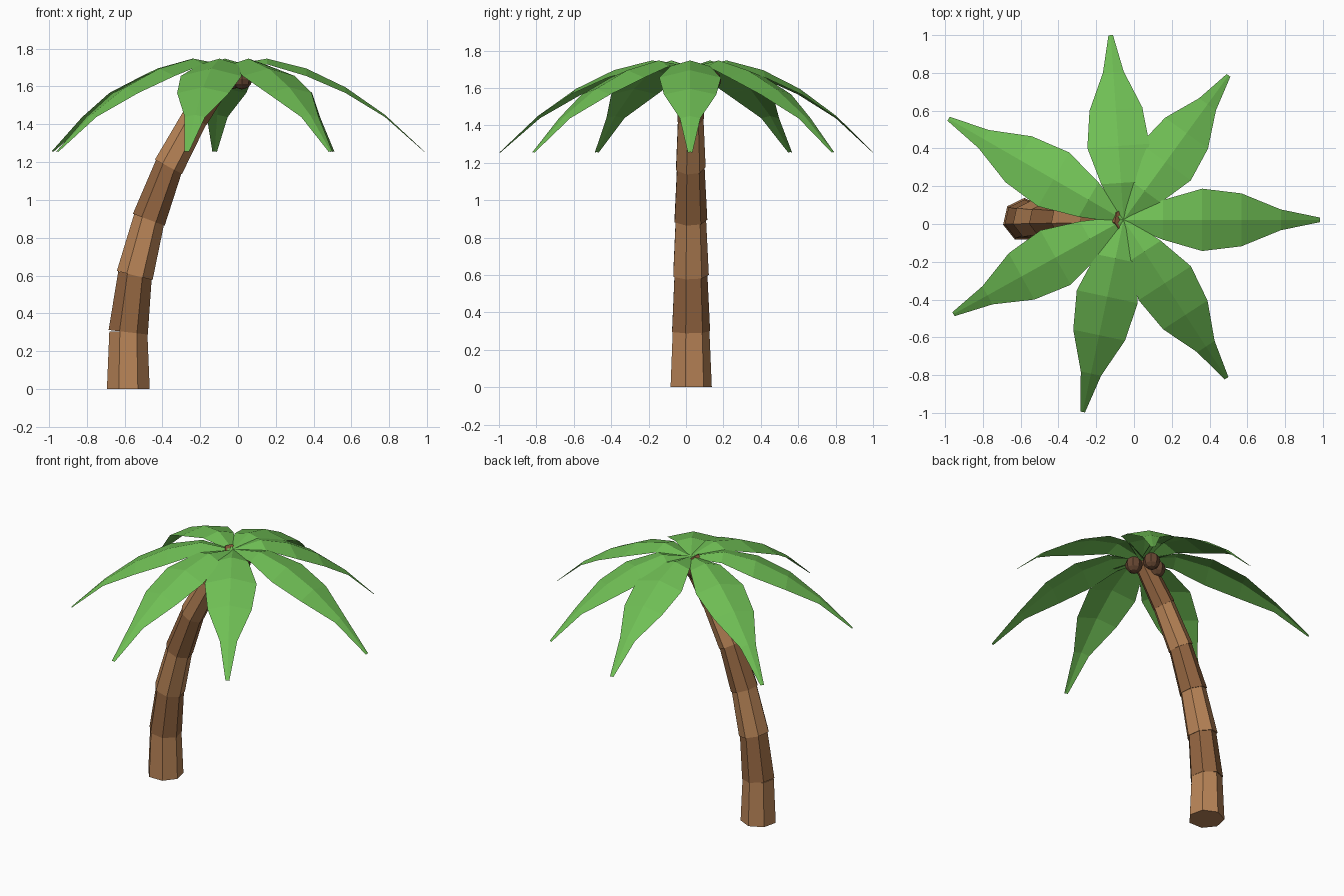
import bpy, bmesh, math
from mathutils import Matrix, Vector

cube = bpy.data.objects.get("Cube")
if cube:
    bpy.data.objects.remove(cube, do_unlink=True)


def material(name, rgb):
    mat = bpy.data.materials.new(name)
    mat.use_nodes = True
    color = (*rgb, 1.0)
    mat.diffuse_color = color
    mat.node_tree.nodes["Principled BSDF"].inputs["Base Color"].default_value = color
    return mat


def make_object(name, bm, mat):
    mesh = bpy.data.meshes.new(name)
    bm.to_mesh(mesh)
    bm.free()
    mesh.materials.append(mat)
    obj = bpy.data.objects.new(name, mesh)
    bpy.context.collection.objects.link(obj)
    return obj


LEAF = material("leaf green", (0.16, 0.52, 0.09))
LIGHT_BARK = material("light bark", (0.48, 0.23, 0.095))
DARK_BARK = material("dark bark", (0.29, 0.13, 0.052))
NUT = material("coconut brown", (0.14, 0.065, 0.033))

CENTER_Y = 0.022
CROWN = Vector((-0.055, CENTER_Y, 0))

# Curved trunk: seven-sided tapered segments with alternating bark
path = [(-0.58, 0), (-0.58, 0.305), (-0.545, 0.605), (-0.47, 0.9),
        (-0.365, 1.18), (-0.225, 1.44), (-0.055, 1.69)]
radii = [(0.116, 0.103), (0.107, 0.092), (0.1, 0.085),
         (0.092, 0.077), (0.083, 0.071), (0.075, 0.062)]
for i, (low, high) in enumerate(radii):
    start = Vector((path[i][0], CENTER_Y, path[i][1]))
    end = Vector((path[i + 1][0], CENTER_Y, path[i + 1][1]))
    axis = end - start
    tilt = Matrix.Rotation(math.atan2(axis.x, axis.z), 4, 'Y')
    bm = bmesh.new()
    bmesh.ops.create_cone(bm, cap_ends=True, segments=7, radius1=low, radius2=high,
                          depth=axis.length + (0.01 if i else 0),
                          matrix=Matrix.Translation((start + end) / 2) @ tilt)
    make_object(f"trunk_segment_{i + 1}", bm, LIGHT_BARK if i % 2 == 0 else DARK_BARK)

# Fronds: folded leaves, rows of (half width, ridge height, edge drop)
rows = [(0.02, 1.71, 0.01), (0.105, 1.747, 0.03), (0.165, 1.695, 0.04),
        (0.14, 1.595, 0.03), (0.055, 1.45, 0.012), (0.012, 1.257, 0.003)]
fronds = [(0, 1.04), (54, 0.945), (94, 0.98), (150, 1.07),
          (209, 1.03), (258, 1.04), (303, 1.0)]
for i, (angle, length) in enumerate(fronds):
    bm = bmesh.new()
    place = Matrix.Translation(CROWN) @ Matrix.Rotation(math.radians(angle), 4, 'Z')
    previous = None
    for k, (half, ridge, drop) in enumerate(rows):
        dist = length * k / (len(rows) - 1)
        row = [bm.verts.new(place @ Vector((dist, side * half, ridge - abs(side) * drop)))
               for side in (-1, 0, 1)]
        if previous:
            for a in (0, 1):
                bm.faces.new((previous[a], row[a], row[a + 1], previous[a + 1]))
        previous = row
    make_object(f"frond_{i + 1}", bm, LEAF)

# Coconuts hanging beneath the crown
for i, (dx, dy) in enumerate([(0.075, 0.0), (0.02, 0.11), (-0.07, 0.055)]):
    bm = bmesh.new()
    bmesh.ops.create_uvsphere(bm, u_segments=8, v_segments=6, radius=0.056,
                              matrix=Matrix.Translation(CROWN + Vector((dx, dy, 1.64))))
    make_object(f"coconut_{i + 1}", bm, NUT)
